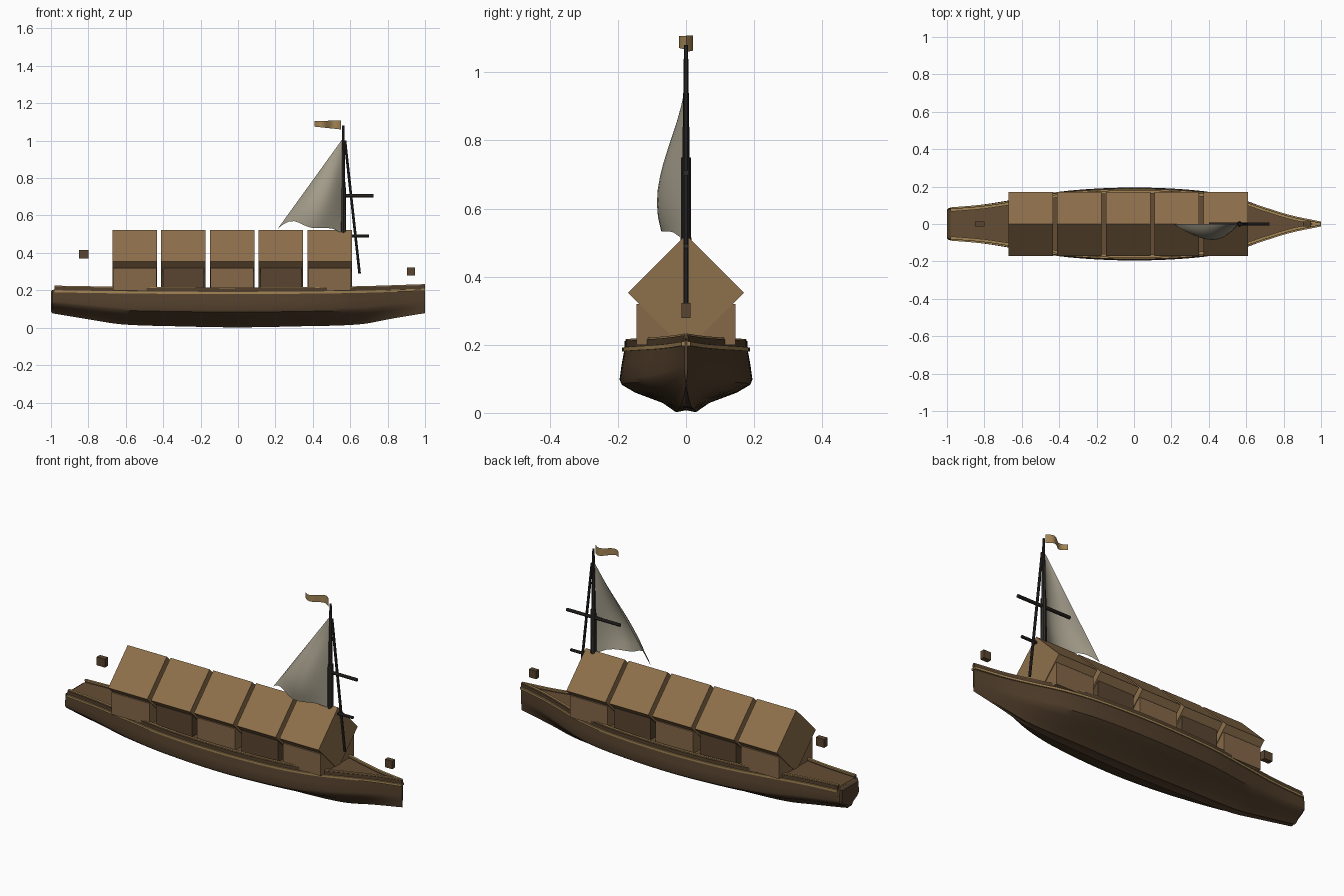
import bpy, bmesh, math
from mathutils import Vector

if "Cube" in bpy.data.objects:
    bpy.data.objects.remove(bpy.data.objects["Cube"])


def mat(name, c):
    m = bpy.data.materials.new(name)
    m.diffuse_color = (*c, 1)
    m.use_nodes = True
    m.node_tree.nodes["Principled BSDF"].inputs["Base Color"].default_value = m.diffuse_color
    return m


HULL = mat("dark_wood", (0.085, 0.05, 0.025))
DECK = mat("deck_wood", (0.13, 0.075, 0.035))
ROOF = mat("roof_wood", (0.27, 0.16, 0.07))
WALL = mat("wall_wood", (0.24, 0.14, 0.065))
DARK = mat("shutter_wood", (0.10, 0.06, 0.03))
TRIM = mat("trim_wood", (0.36, 0.23, 0.09))
SPAR = mat("spar_wood", (0.03, 0.026, 0.023))
CLOTH = mat("sail_cloth", (0.36, 0.33, 0.25))


def finish(name, bm, material, smooth=None):
    bmesh.ops.recalc_face_normals(bm, faces=bm.faces)
    me = bpy.data.meshes.new(name)
    bm.to_mesh(me)
    bm.free()
    ob = bpy.data.objects.new(name, me)
    bpy.context.collection.objects.link(ob)
    me.materials.append(material)
    if smooth:
        bpy.ops.object.select_all(action='DESELECT')
        bpy.context.view_layer.objects.active = ob
        ob.select_set(True)
        bpy.ops.object.shade_smooth_by_angle(angle=math.radians(smooth))
    return ob


def loft(name, rings, material, closed=True, caps=True, smooth=None):
    bm = bmesh.new()
    vs = [[bm.verts.new(p) for p in r] for r in rings]
    n = len(rings[0])
    for a, b in zip(vs, vs[1:]):
        for i in range(n if closed else n - 1):
            j = (i + 1) % n
            bm.faces.new((a[i], a[j], b[j], b[i]))
    if caps:
        bm.faces.new(vs[0])
        bm.faces.new(vs[-1])
    return finish(name, bm, material, smooth)


def box(name, lo, hi, material):
    x0, y0, z0 = lo
    x1, y1, z1 = hi
    return loft(name, [[(x, y0, z0), (x, y1, z0), (x, y1, z1), (x, y0, z1)]
                       for x in (x0, x1)], material)


def pole(name, a, b, r0, r1, material, sides=8):
    a, b = Vector(a), Vector(b)
    q = (b - a).to_track_quat('Z', 'Y')
    rings = []
    for p, r in ((a, r0), (b, r1)):
        rings.append([p + q @ Vector((r * math.cos(t), r * math.sin(t), 0))
                      for t in (2 * math.pi * i / sides for i in range(sides))])
    return loft(name, rings, material, smooth=40)


def smooth_interp(pts, x):
    s = lambda i, j: (pts[j][1] - pts[i][1]) / (pts[j][0] - pts[i][0])
    n = len(pts)
    k = next((i for i in range(n - 1) if x <= pts[i + 1][0]), n - 2)
    m0, m1 = s(max(k - 1, 0), k + 1), s(k, min(k + 2, n - 1))
    h = pts[k + 1][0] - pts[k][0]
    t = (x - pts[k][0]) / h
    return ((2*t**3 - 3*t*t + 1) * pts[k][1] + (t**3 - 2*t*t + t) * h * m0
            + (3*t*t - 2*t**3) * pts[k + 1][1] + (t**3 - t*t) * h * m1)


# Hull lines: half width, keel height and sheer along x
WIDTH = [(-.98, .088), (-.8, .105), (-.6, .138), (-.35, .178), (0, .195), (.35, .178),
         (.55, .14), (.7, .088), (.85, .038), (1, .005)]
KEEL = [(-.98, .075), (-.8, .045), (-.62, .018), (-.3, .007), (0, .002), (.3, .007),
        (.65, .018), (.82, .048), (1, .078)]
SHEER = [(-.98, .222), (-.6, .216), (0, .213), (.6, .218), (1, .23)]
half = lambda x: smooth_interp(WIDTH, x)
keel = lambda x: smooth_interp(KEEL, x)
sheer = lambda x: smooth_interp(SHEER, x)
side = lambda x: half(x) * (.92 if x < .8 else .92 + .08 * (x - .8) / .2)
XS = [-.98 + 1.98 * i / 44 for i in range(45)]

# Hull shell, deck closing its top
SECTION = [(0, .03), (.15, 0), (.35, .14), (.77, .3), (.97, .42), (1, .5), (.97, .72), (.92, 1)]
rings = []
for x in XS:
    w, k, top = half(x), keel(x), sheer(x) - .018
    r = [(x, w * f, k + (top - k) * g) for f, g in SECTION]
    rings.append(r + [(x, -y, z) for _, y, z in reversed(r[1:])])
loft("hull", rings, HULL, smooth=35)
loft("deck", [[(x, s * side(x) * .96, sheer(x) - .012) for s in (-1, 1)] for x in XS],
     DECK, closed=False, caps=False)

# Bulging transom at the stern
loft("transom", [[(x, y * f, .147 + (z - .147) * f) for _, y, z in rings[0]]
                 for x, f in ((-.978, 1), (-.992, .97), (-1, .85))], HULL)


# Bulwarks, rubbing strakes and cap rails on both sides
def strip(name, inner, outer, z0, z1, material):
    for s, tag in ((1, "port"), (-1, "starboard")):
        loft(f"{name}_{tag}",
             [[(x, s * max(side(x) + o, .001), sheer(x) + z)
               for o, z in ((inner, z0), (outer, z0), (outer, z1), (inner, z1))] for x in XS],
             material)


strip("bulwark", -.012, .001, -.02, -.002, HULL)
strip("rubbing_strake", -.005, .008, -.033, -.021, TRIM)
strip("cap_rail", -.015, -.002, -.003, .003, TRIM)

# Cabin: five bays, each a low wall box under a diamond-section roof
R, CZ = .17, .353
for i in range(5):
    c = -.552 + i * .2605
    shut = i % 2
    w, y = (.11, .139) if shut else (.115, .146)
    box(f"cabin_wall_{i+1}", (c - w, -y, .2), (c + w, y, .32), DARK if shut else WALL)
    loft(f"cabin_roof_{i+1}",
         [[(x, 0, CZ + R), (x, R, CZ), (x, 0, CZ - R), (x, -R, CZ)]
          for x in (c - .119, c + .119)], ROOF)

# Mast, forestay and yards
MX = .563
pole("lower_mast", (MX, 0, .25), (MX, 0, .75), .017, .014, SPAR)
pole("upper_mast", (MX, 0, .74), (MX, 0, 1.08), .011, .006, SPAR)
pole("fore_spar", (.572, 0, 1.0), (.65, 0, .29), .007, .007, SPAR)
pole("upper_yard", (.40, 0, .705), (.725, 0, .705), .009, .009, SPAR)
pole("lower_yard", (.43, 0, .49), (.70, 0, .49), .008, .008, SPAR)

# Billowing triangular sail with a curved foot
FOOT = [(0, .50), (.17, .53), (.5, .535), (.75, .57), (.88, .56), (1, .53)]
rows = []
for j in range(13):
    v = j / 12
    row = []
    for i in range(13):
        u = i / 12
        z0 = smooth_interp(FOOT, u)
        belly = -.115 * math.sin(math.pi * u) * (1 - v) * math.sin(math.pi * (.22 + .78 * v))
        row.append((MX - .35 * u * (1 - v * .99), belly, z0 + (1.01 - z0) * v))
    rows.append(row)
loft("sail", rows, CLOTH, closed=False, caps=False, smooth=60)

# Waving pennant
loft("pennant", [[(.55 - .14 * t, .02 * math.sin(2 * math.pi * t), z)
                  for z in (1.06 + .015 * t, 1.108 - .003 * t)]
                 for t in (k / 12 for k in range(13))],
     TRIM, closed=False, caps=False, smooth=60)

# Stern and bow lanterns
box("stern_lantern", (-.85, -.014, .37), (-.80, .014, .416), DARK)
box("bow_lantern", (.903, -.013, .278), (.947, .013, .322), DARK)
